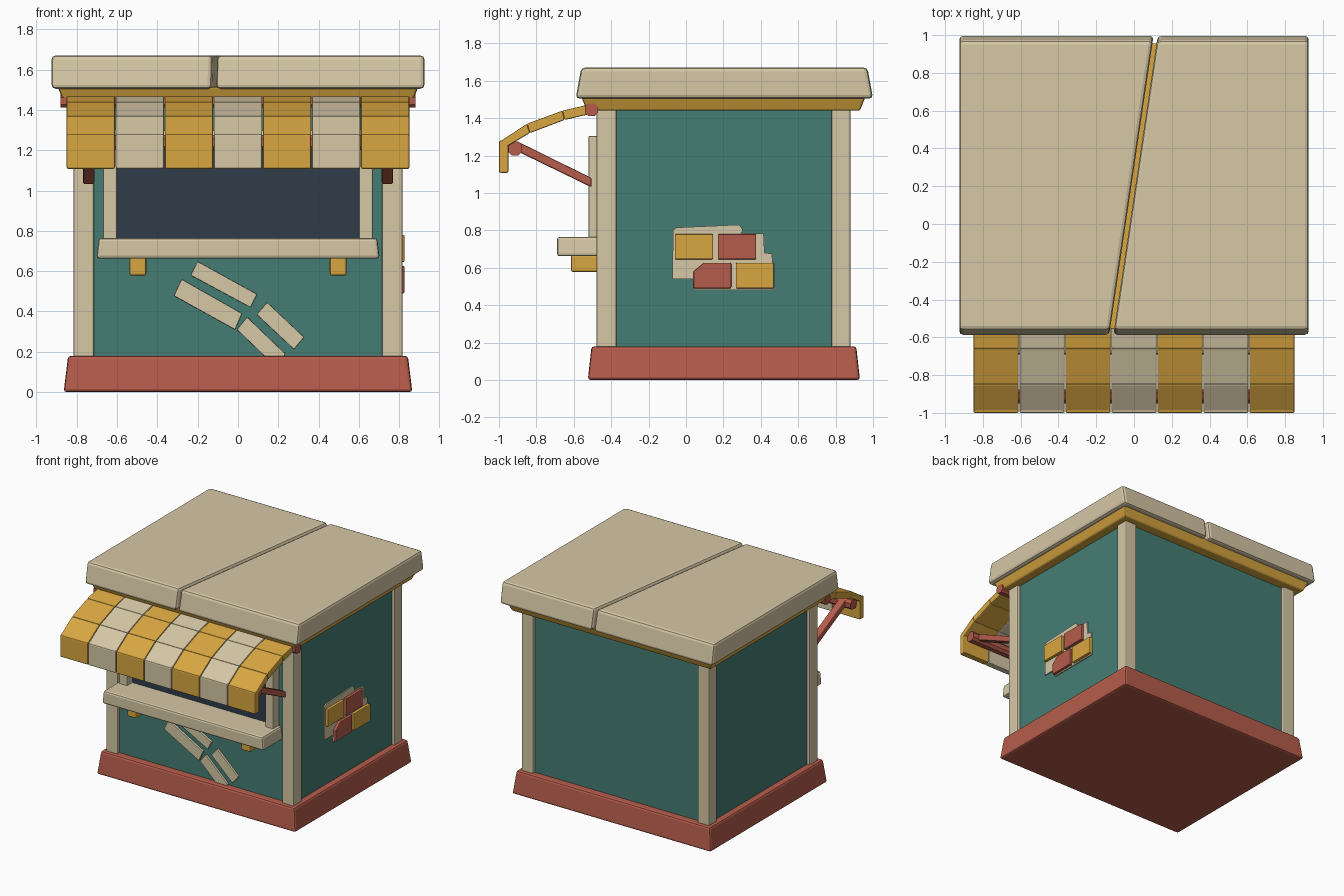
import bpy, bmesh
from mathutils import Vector

if "Cube" in bpy.data.objects:
    bpy.data.objects.remove(bpy.data.objects["Cube"])


def material(name, hex_colour):
    lin = []
    for i in (0, 2, 4):
        c = int(hex_colour[i:i + 2], 16) / 255
        lin.append(c / 12.92 if c <= 0.04045 else ((c + 0.055) / 1.055) ** 2.4)
    m = bpy.data.materials.new(name)
    m.diffuse_color = (*lin, 1)
    m.use_nodes = True
    m.node_tree.nodes["Principled BSDF"].inputs["Base Color"].default_value = m.diffuse_color
    return m


CREAM = material("cream", "D6C8A6")
GOLD = material("gold", "D9A741")
RED = material("brick red", "B55C4B")
TEAL = material("teal", "457D74")
NAVY = material("navy", "2F3C49")


def loft(name, lower, upper, mat, bevel=0.0):
    """Solid between two matching rings of 3D points."""
    bm = bmesh.new()
    a = [bm.verts.new(p) for p in lower]
    b = [bm.verts.new(p) for p in upper]
    n = len(a)
    bm.faces.new(a)
    bm.faces.new(b)
    for i in range(n):
        j = (i + 1) % n
        bm.faces.new((a[i], a[j], b[j], b[i]))
    bmesh.ops.recalc_face_normals(bm, faces=bm.faces)
    me = bpy.data.meshes.new(name)
    bm.to_mesh(me)
    bm.free()
    me.materials.append(mat)
    ob = bpy.data.objects.new(name, me)
    bpy.context.collection.objects.link(ob)
    if bevel:
        mod = ob.modifiers.new("bevel", 'BEVEL')
        mod.width, mod.segments = bevel, 2
    return ob


def prism(name, pts, axis, lo, hi, mat, bevel=0.0):
    """Extrude a 2D outline along x (pts are y,z), y (x,z) or z (x,y)."""
    def at(p, d):
        v = list(p)
        v.insert('xyz'.index(axis), d)
        return Vector(v)
    return loft(name, [at(p, lo) for p in pts], [at(p, hi) for p in pts], mat, bevel)


def rect(x0, x1, y0, y1):
    return [(x0, y0), (x1, y0), (x1, y1), (x0, y1)]


def box(name, x, y, z, mat, bevel=0.0, tx=0.0, ty=0.0):
    """Box whose top is drawn in by tx and ty (negative flares out)."""
    low = [(*p, z[0]) for p in rect(*x, *y)]
    top = [(*p, z[1]) for p in rect(x[0] + tx, x[1] - tx, y[0] + ty, y[1] - ty)]
    return loft(name, low, top, mat, bevel)


# Base, walls and corner posts
box("base", (-0.865, 0.865), (-0.525, 0.93), (0, 0.18), RED, 0.015, 0.022, 0.02)
box("walls", (-0.795, 0.795), (-0.45, 0.855), (0.15, 1.46), TEAL)
for sx in (-1, 1):
    x = sorted((sx * 0.715, sx * 0.817))
    box("front_post", x, (-0.478, -0.372), (0.16, 1.45), CREAM, 0.01)
    box("back_post", x, (0.778, 0.88), (0.16, 1.45), CREAM, 0.01)

# Cornice and the two roof slabs, split by a slanting gap
box("cornice", (-0.865, 0.865), (-0.53, 0.93), (1.44, 1.515), GOLD, 0.01, -0.03, -0.03)


def slab(name, side):
    def ring(y0, y1, z):
        edge = lambda y: -0.12 + 0.235 * (y + 0.585) / 1.585 + side * 0.011
        return [(side * 0.925, y0, z), (edge(y0), y0, z), (edge(y1), y1, z), (side * 0.925, y1, z)]
    loft(name, ring(-0.59, 1.0, 1.505), ring(-0.56, 0.97, 1.67), CREAM, 0.02)


slab("roof_slab_left", -1)
slab("roof_slab_right", 1)

# Striped awning: three sloping rows and a hanging flap per stripe
top = [(-0.51, 1.475), (-0.66, 1.44), (-0.85, 1.37), (-0.995, 1.275)]
under = [(-0.50, 1.425), (-0.65, 1.39), (-0.835, 1.32), (-0.955, 1.25)]
step = 1.704 / 7
for i in range(7):
    x0 = -0.852 + i * step + 0.002
    x1 = x0 + step - 0.004
    mat = GOLD if i % 2 == 0 else CREAM
    for r in range(3):
        prism("awning_panel", [top[r], top[r + 1], under[r + 1], under[r]], 'x', x0, x1, mat, 0.006)
    box("awning_flap", (x0, x1), (-1.0, -0.95), (1.108, 1.28), mat, 0.008)


# Awning rods and support arms
def rod(name, y, z, r, half):
    k = r * 0.5
    pts = [(y - r, z - k), (y - k, z - r), (y + k, z - r), (y + r, z - k),
           (y + r, z + k), (y + k, z + r), (y - k, z + r), (y - r, z + k)]
    prism(name, pts, 'x', -half, half, RED)


rod("awning_back_rod", -0.505, 1.445, 0.034, 0.88)
rod("awning_front_rod", -0.914, 1.238, 0.037, 0.82)
for sx in (-1, 1):
    x = sorted((sx * 0.712, sx * 0.77))
    prism("awning_arm", [(-0.90, 1.275), (-0.505, 1.08), (-0.505, 1.03), (-0.90, 1.222)],
          'x', *x, RED, 0.008)

# Serving window, frame, counter and brackets
box("window", (-0.61, 0.61), (-0.457, -0.449), (0.74, 1.27), NAVY)
for sx in (-1, 1):
    box("window_side_frame", sorted((sx * 0.60, sx * 0.67)), (-0.522, -0.44), (0.74, 1.305), CREAM, 0.008)
    box("counter_bracket", sorted((sx * 0.455, sx * 0.538)), (-0.615, -0.44), (0.578, 0.67), GOLD, 0.01)
box("window_top_frame", (-0.60, 0.60), (-0.515, -0.44), (1.235, 1.30), CREAM, 0.008)
box("counter", (-0.703, 0.703), (-0.69, -0.44), (0.662, 0.765), CREAM, 0.015, 0.012, 0)

# Exposed boards on the front wall
boards = [
    [(-0.20, 0.648), (0.095, 0.485), (0.062, 0.42), (-0.235, 0.58)],
    [(-0.28, 0.56), (0.02, 0.39), (-0.015, 0.31), (-0.318, 0.478)],
    [(0.145, 0.445), (0.328, 0.272), (0.277, 0.212), (0.093, 0.385)],
    [(0.045, 0.372), (0.235, 0.19), (0.225, 0.17), (0.14, 0.17), (-0.005, 0.31)],
]
for b in boards:
    prism("front_board", b, 'y', -0.467, -0.44, CREAM, 0.003)

# Bare patch with bricks on the right wall
patch = [(-0.07, 0.80), (-0.05, 0.815), (0.285, 0.83), (0.305, 0.80), (0.295, 0.787), (0.415, 0.782),
         (0.42, 0.68), (0.46, 0.675), (0.47, 0.48), (0.04, 0.48), (0.035, 0.54), (-0.072, 0.54)]
prism("bare_patch", patch, 'x', 0.79, 0.804, CREAM)
bricks = [
    (rect(-0.06, 0.145, 0.645, 0.78), GOLD),
    (rect(0.17, 0.375, 0.645, 0.78), RED),
    ([(0.04, 0.49), (0.242, 0.49), (0.242, 0.626), (0.095, 0.626), (0.04, 0.58)], RED),
    (rect(0.266, 0.47, 0.49, 0.626), GOLD),
]
for pts, mat in bricks:
    prism("brick", pts, 'x', 0.79, 0.826, mat, 0.006)
